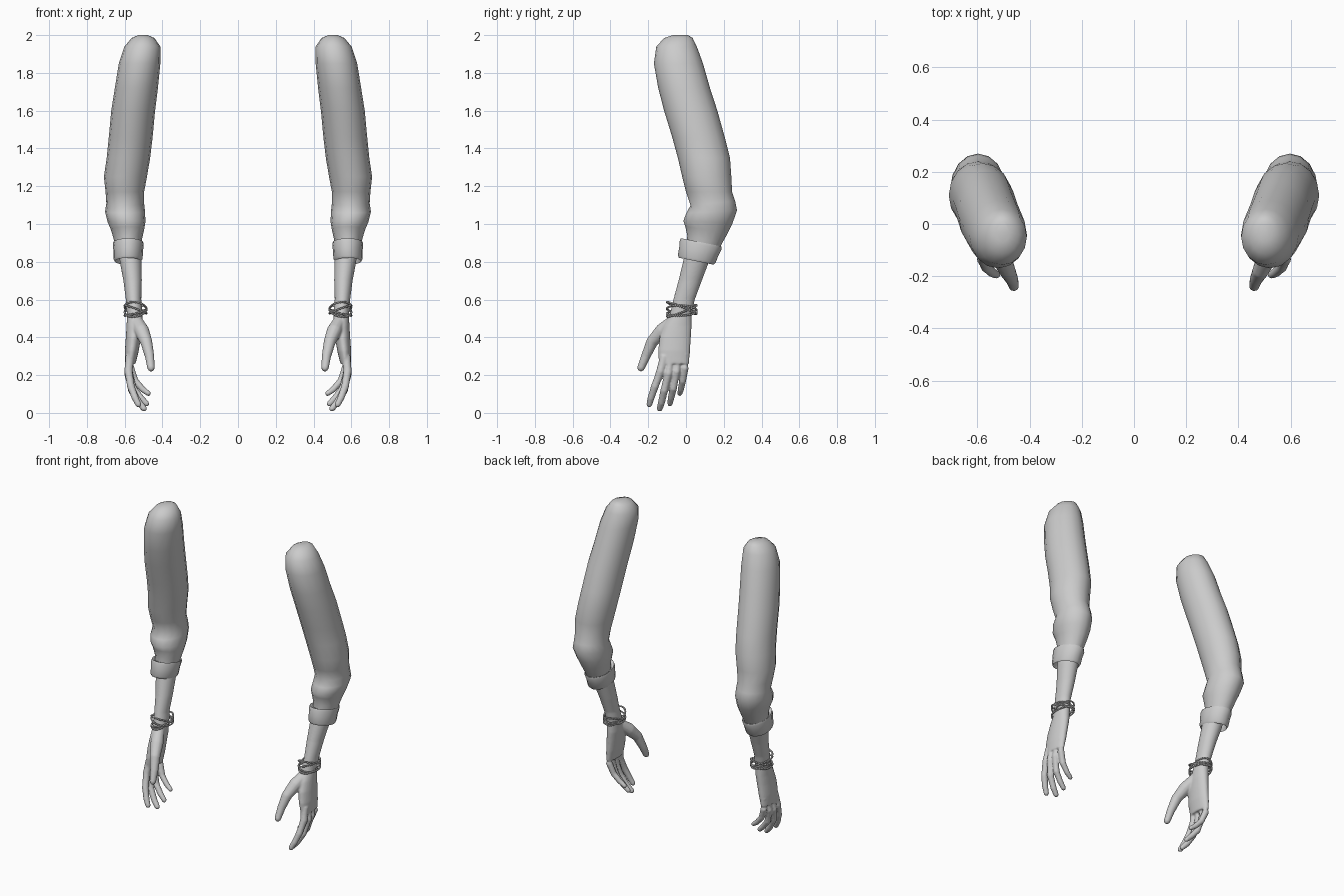
import bpy, bmesh, math
from mathutils import Vector, Matrix


def oval(cx, cy, z, rx, ry, slope=0, n=16):
    """Oval ring in a plane that rises by slope along y."""
    pts = []
    for i in range(n):
        a = 2 * math.pi * i / n
        y = ry * math.sin(a)
        pts.append(Vector((cx + rx * math.cos(a), cy + y, z + slope * y)))
    return pts


def loft(bm, rings, wrap=False):
    rows = [[bm.verts.new(p) for p in r] for r in rings]
    n = len(rows[0])
    pairs = list(zip(rows, rows[1:])) + ([(rows[-1], rows[0])] if wrap else [])
    for a, b in pairs:
        for i in range(n):
            bm.faces.new((a[i], a[(i + 1) % n], b[(i + 1) % n], b[i]))
    if not wrap:
        bm.faces.new(rows[0][::-1])
        bm.faces.new(rows[-1])


def tube(bm, path, n=12):
    """Round tapered tube with a domed tip; path items are x, y, z, radius."""
    pts = [Vector(p[:3]) for p in path]
    rad = [p[3] for p in path]
    tip = (pts[-1] - pts[-2]).normalized()
    pts.append(pts[-1] + tip * rad[-1] * 0.7)
    rad.append(rad[-1] * 0.55)
    rings = []
    for i, p in enumerate(pts):
        t = pts[min(i + 1, len(pts) - 1)] - pts[max(i - 1, 0)]
        q = t.to_track_quat('Z', 'Y')
        rings.append([p + q @ Vector((rad[i] * math.cos(2 * math.pi * k / n),
                                      rad[i] * math.sin(2 * math.pi * k / n), 0))
                      for k in range(n)])
    loft(bm, rings)


def finish(bm, name, angle=50, blend=False):
    bmesh.ops.recalc_face_normals(bm, faces=bm.faces)
    me = bpy.data.meshes.new(name)
    bm.to_mesh(me)
    bm.free()
    ob = bpy.data.objects.new(name, me)
    bpy.context.collection.objects.link(ob)
    bpy.ops.object.select_all(action='DESELECT')
    ob.select_set(True)
    bpy.context.view_layer.objects.active = ob
    bpy.ops.object.shade_smooth_by_angle(angle=math.radians(angle))
    if blend:
        r = ob.modifiers.new("blend", 'REMESH')
        r.mode = 'VOXEL'
        r.voxel_size = 0.005
        r.use_smooth_shade = True
        s = ob.modifiers.new("soften", 'SMOOTH')
        s.factor = 0.5
        s.iterations = 8
    m = ob.modifiers.new("other_side", 'MIRROR')
    m.use_mirror_merge = False
    return ob


# Sleeves: rounded shoulder, bent elbow with a fold, narrowing into the cuff
sleeve = [(.503, -.03, 2.0, .025, .04), (.503, -.04, 1.985, .06, .075),
          (.506, -.05, 1.94, .095, .107), (.521, -.04, 1.85, .110, .130),
          (.538, -.01, 1.72, .114, .137), (.555, .025, 1.60, .116, .141),
          (.568, .066, 1.46, .116, .139), (.580, .095, 1.35, .115, .138),
          (.596, .110, 1.25, .114, .130), (.599, .122, 1.17, .102, .122),
          (.597, .142, 1.11, .100, .118, .1), (.598, .136, 1.065, .106, .134, .05),
          (.590, .116, 1.01, .100, .130, -.05), (.585, .109, .97, .088, .113, -.15),
          (.583, .100, .92, .075, .093, -.2), (.583, .085, .87, .066, .083, -.2)]
bm = bmesh.new()
loft(bm, [oval(*r) for r in sleeve])
finish(bm, "sleeves", 60)

# Rolled cuffs
cuff = [(.583, .060, .82, .064, .080), (.583, .054, .803, .070, .092),
        (.582, .057, .815, .077, .100), (.581, .068, .855, .078, .104),
        (.581, .078, .89, .082, .111), (.581, .081, .903, .079, .108),
        (.582, .084, .895, .068, .085)]
bm = bmesh.new()
loft(bm, [oval(*r, -.2) for r in cuff], wrap=True)
finish(bm, "cuffs", 60)

# Forearms and hands, blended into one skin
bm = bmesh.new()
forearm = [(.575, .075, .89, .060, .070), (.568, .053, .80, .058, .069),
           (.558, .022, .70, .049, .062), (.553, -.010, .60, .041, .057),
           (.546, -.028, .52, .042, .058), (.548, -.045, .46, .042, .075),
           (.554, -.057, .40, .040, .083), (.562, -.063, .33, .037, .085),
           (.570, -.064, .26, .028, .080)]
loft(bm, [oval(*r, 0, 24) for r in forearm])
digits = [
    [(.54, -.06, .49, .034), (.510, -.125, .435, .040), (.485, -.180, .375, .032),
     (.468, -.213, .30, .025), (.460, -.240, .235, .020)],
    [(.572, -.115, .30, .025), (.580, -.135, .22, .023), (.567, -.165, .14, .021),
     (.545, -.185, .08, .019), (.526, -.195, .042, .016)],
    [(.575, -.080, .30, .024), (.582, -.092, .21, .022), (.562, -.115, .12, .021),
     (.525, -.130, .055, .019), (.495, -.140, .020, .016)],
    [(.572, -.040, .30, .024), (.578, -.050, .22, .021), (.555, -.067, .13, .020),
     (.515, -.079, .08, .018), (.482, -.085, .047, .015)],
    [(.567, -.005, .31, .023), (.570, -.006, .24, .021), (.545, -.018, .17, .019),
     (.505, -.027, .125, .017), (.472, -.033, .101, .014)]]
for d in digits:
    tube(bm, d)
finish(bm, "forearms_and_hands", blend=True)

# Beaded bracelets: crossed strands around the wrist
bm = bmesh.new()
strands = [(.555, -.40, .10), (.540, .38, -.15), (.548, -.05, .35), (.530, .05, -.25)]
for z, sy, sx in strands:
    for k in range(44):
        a = 2 * math.pi * k / 44
        x, y = .058 * math.cos(a), .078 * math.sin(a)
        p = Vector((.542 + x, -.022 + y, z + sy * y + sx * x))
        bmesh.ops.create_icosphere(bm, subdivisions=1, radius=.0065,
                                   matrix=Matrix.Translation(p))
finish(bm, "bracelets", 80)
